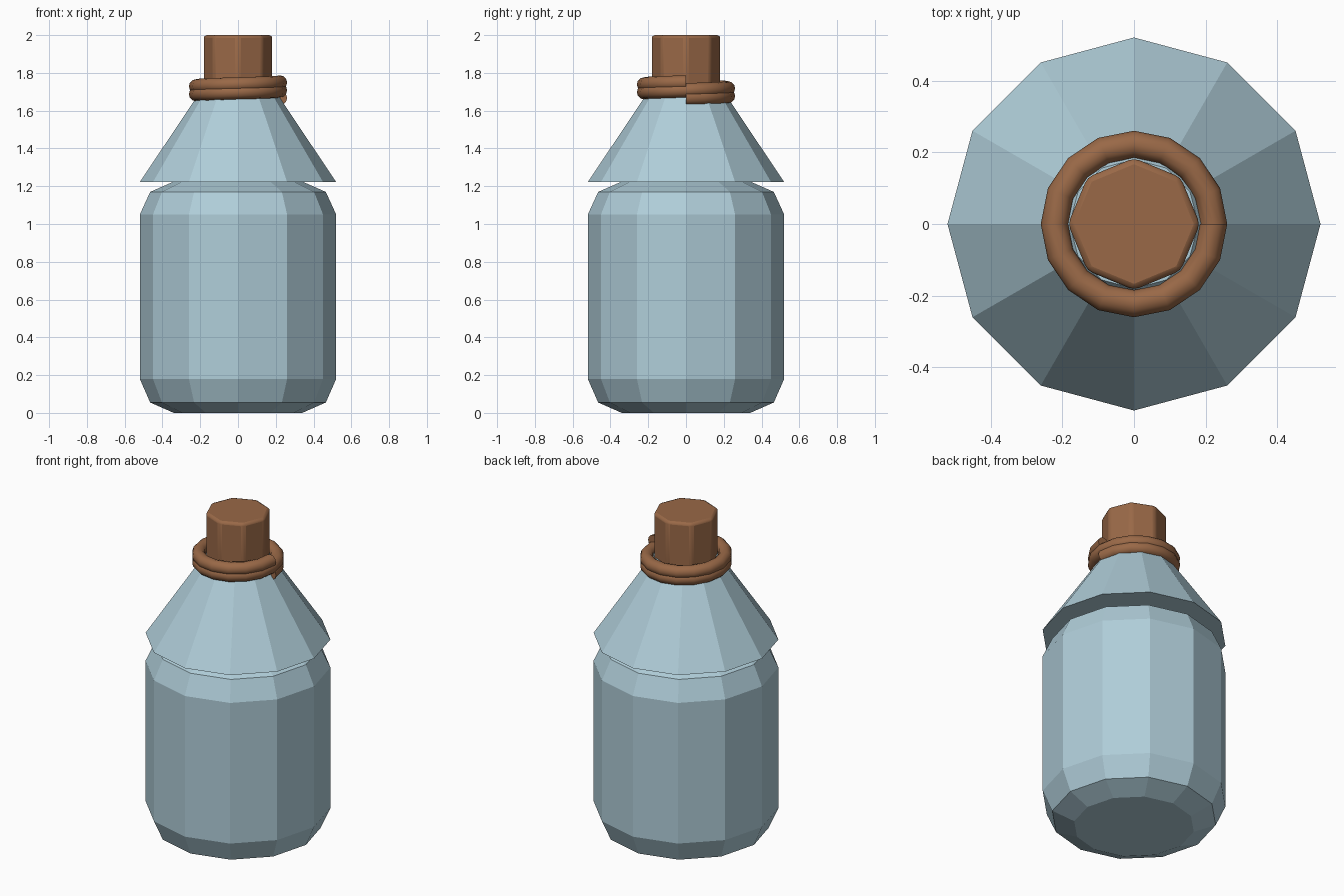
import bpy, bmesh
from math import sin, cos, pi, radians
from mathutils import Vector

cube = bpy.data.objects.get("Cube")
if cube:
    bpy.data.objects.remove(cube, do_unlink=True)


def material(name, rgb):
    m = bpy.data.materials.new(name)
    m.use_nodes = True
    m.diffuse_color = (*rgb, 1)
    bsdf = next(n for n in m.node_tree.nodes if n.type == 'BSDF_PRINCIPLED')
    bsdf.inputs["Base Color"].default_value = (*rgb, 1)
    return m


glass = material("pale blue glass", (0.43, 0.61, 0.69))
brown = material("warm brown", (0.32, 0.14, 0.063))


def skin(name, rings, mat):
    """Join successive rings of points into a closed, capped solid."""
    bm = bmesh.new()
    loops = [[bm.verts.new(p) for p in ring] for ring in rings]
    n = len(loops[0])
    for a, b in zip(loops, loops[1:]):
        for i in range(n):
            j = (i + 1) % n
            bm.faces.new((a[i], a[j], b[j], b[i]))
    bm.faces.new(loops[0])
    bm.faces.new(loops[-1])
    bmesh.ops.recalc_face_normals(bm, faces=bm.faces)
    me = bpy.data.meshes.new(name)
    bm.to_mesh(me)
    bm.free()
    me.materials.append(mat)
    ob = bpy.data.objects.new(name, me)
    bpy.context.collection.objects.link(ob)
    return ob


def lathe(name, profile, sides, mat):
    rings = [[(r * cos(2 * pi * i / sides), r * sin(2 * pi * i / sides), z)
              for i in range(sides)] for r, z in profile]
    return skin(name, rings, mat)


def smooth(ob, angle):
    bpy.ops.object.select_all(action='DESELECT')
    ob.select_set(True)
    bpy.context.view_layer.objects.active = ob
    bpy.ops.object.shade_smooth_by_angle(angle=radians(angle))


# Faceted bottle body with stepped chamfers at both ends
lathe("bottle_body", [(0.34, 0), (0.465, 0.055), (0.52, 0.18),
                      (0.52, 1.05), (0.465, 1.17), (0.34, 1.225)], 12, glass)

# Overhanging conical shoulder
lathe("bottle_shoulder", [(0.52, 1.222), (0.18, 1.73)], 12, glass)

# Stopper with softened edges
cork = lathe("cork", [(0.184, 1.6), (0.184, 2.0)], 8, brown)
bevel = cork.modifiers.new("soft_edges", 'BEVEL')
bevel.width = 0.016
bevel.segments = 2
smooth(cork, 30)

# Cord wound twice around the neck, rising as it turns
STEPS, TURNS, TUBE, COIL, PITCH = 16, 2, 0.038, 0.222, 0.041
rings = []
for s in range(STEPS * TURNS + 1):
    a = 2 * pi * s / STEPS
    out = Vector((cos(a), sin(a), 0))
    centre = out * COIL + Vector((0, 0, 1.667 + PITCH * s / STEPS))
    rings.append([centre + TUBE * (out * cos(t) + Vector((0, 0, sin(t))))
                  for t in (2 * pi * k / 12 for k in range(12))])
cord = skin("neck_cord", rings, brown)
smooth(cord, 40)
